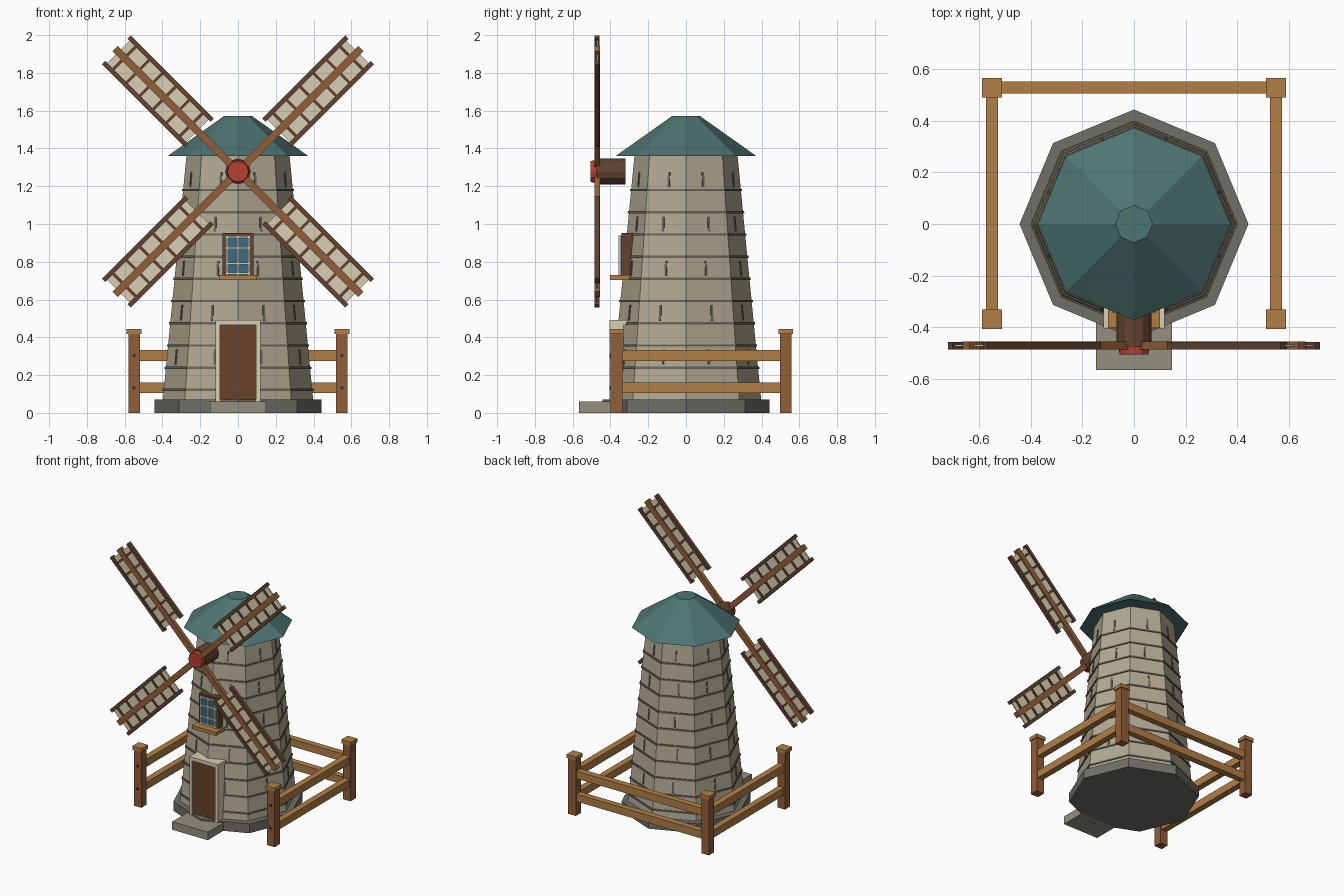
import bpy, bmesh, math
from mathutils import Matrix, Vector

if "Cube" in bpy.data.objects:
    bpy.data.objects.remove(bpy.data.objects["Cube"])


def mat(name, r, g, b):
    m = bpy.data.materials.new(name)
    m.diffuse_color = (*[(c / 255) ** 2.2 for c in (r, g, b)], 1)
    m.use_nodes = True
    m.node_tree.nodes["Principled BSDF"].inputs["Base Color"].default_value = m.diffuse_color
    return m


STONE = mat("stone", 176, 168, 146)
MORTAR = mat("mortar", 108, 102, 88)
PLINTH = mat("plinth_stone", 112, 110, 103)
STEP = mat("step_stone", 146, 143, 126)
ROOF = mat("roof_teal", 78, 116, 114)
DARK = mat("dark_wood", 98, 68, 50)
WOOD = mat("wood", 145, 95, 60)
LIGHT = mat("light_wood", 176, 126, 72)
CREAM = mat("cream", 216, 206, 178)
GLASS = mat("glass", 62, 104, 128)
RED = mat("red", 186, 66, 52)
IRON = mat("iron", 60, 58, 56)
DOOR = mat("door_wood", 104, 68, 48)


def finish(bm, name, material):
    me = bpy.data.meshes.new(name)
    bm.to_mesh(me)
    bm.free()
    me.materials.append(material)
    ob = bpy.data.objects.new(name, me)
    bpy.context.collection.objects.link(ob)
    return ob


def add_box(bm, x, y, z, m=Matrix()):
    """Box from (min, max) pairs, transformed by m."""
    c = Vector([(a + b) / 2 for a, b in (x, y, z)])
    s = [b - a for a, b in (x, y, z)]
    bmesh.ops.create_cube(bm, size=1, matrix=m @ Matrix.Translation(c) @ Matrix.Diagonal((*s, 1)))


def boxes(name, material, *items):
    bm = bmesh.new()
    for it in items:
        add_box(bm, *it)
    return finish(bm, name, material)


def add_cone(bm, r1, r2, z0, z1, n=8, m=Matrix()):
    bmesh.ops.create_cone(bm, cap_ends=True, segments=n, radius1=r1, radius2=r2, depth=z1 - z0,
                          matrix=m @ Matrix.Translation((0, 0, (z0 + z1) / 2)))


def cone(name, material, *args, **kw):
    bm = bmesh.new()
    add_cone(bm, *args, **kw)
    return finish(bm, name, material)


# Tower body
Z0, Z1, R0, R1 = 0.07, 1.36, 0.398, 0.273


def radius(z):
    return R0 + (R1 - R0) * (z - Z0) / (Z1 - Z0)


cone("plinth", PLINTH, 0.443, 0.443, 0, Z0)
cone("tower", STONE, R0, R1, Z0, Z1)
cone("roof", ROOF, 0.372, 0.072, 1.36, 1.573)

# Mortar bands around the tower
bm = bmesh.new()
for i in range(10):
    z = 0.122 + 0.1175 * i
    add_cone(bm, radius(z) + 0.007, radius(z) + 0.006, z - 0.006, z + 0.006)
finish(bm, "mortar_bands", MORTAR)

# Upright joints on every other course, one per face
bm = bmesh.new()
tilt = math.atan((R0 - R1) * math.cos(math.pi / 8) / (Z1 - Z0))
for row in range(5):
    z = 0.295 + 0.235 * row
    for k in range(8):
        shift = 0.012 if (row + k) % 2 else -0.012
        m = (Matrix.Rotation(math.pi / 8 + k * math.pi / 4, 4, 'Z')
             @ Matrix.Translation((radius(z) * math.cos(math.pi / 8), shift, z))
             @ Matrix.Rotation(-tilt, 4, 'Y'))
        add_box(bm, (-0.01, 0.005), (-0.006, 0.006), (-0.04, 0.04), m)
finish(bm, "upright_joints", MORTAR)

# Door and step
boxes("door_step", STEP, ((-0.147, 0.147), (-0.566, -0.38), (0, 0.06)))
boxes("door_leaves", DOOR, ((-0.096, -0.001), (-0.396, -0.33), (0.06, 0.468)),
      ((0.001, 0.096), (-0.396, -0.33), (0.06, 0.468)))
boxes("door_frame", CREAM, ((-0.118, -0.095), (-0.405, -0.33), (0.06, 0.468)),
      ((0.095, 0.118), (-0.405, -0.33), (0.06, 0.468)),
      ((-0.118, 0.118), (-0.405, -0.30), (0.466, 0.493)))

# Window
boxes("window_frame", DARK, ((-0.083, -0.066), (-0.342, -0.28), (0.725, 0.953)),
      ((0.066, 0.083), (-0.342, -0.28), (0.725, 0.953)),
      ((-0.083, 0.083), (-0.342, -0.28), (0.938, 0.953)))
boxes("window_glass", GLASS, ((-0.067, 0.067), (-0.346, -0.29), (0.725, 0.939)))
bars = [((x - 0.005, x + 0.005), (-0.357, -0.34), (0.73, 0.938)) for x in (-0.058, 0, 0.058)]
bars += [((-0.067, 0.067), (-0.357, -0.34), (z - 0.005, z + 0.005)) for z in (0.738, 0.79, 0.872, 0.932)]
boxes("window_bars", CREAM, *bars)
boxes("window_sill", LIGHT, ((-0.1, 0.1), (-0.402, -0.29), (0.703, 0.729)))

# Sail shaft and hub
HUB = Matrix.Translation((0, 0, 1.278)) @ Matrix.Rotation(math.pi / 2, 4, 'X')
cone("sail_shaft", DARK, 0.068, 0.068, 0.32, 0.475, n=12, m=HUB)
cone("hub_cap", RED, 0.06, 0.056, 0.47, 0.506, n=12, m=HUB)

# Four sails: spar, side rails, rungs and cloth along local +x
parts = {"spars": WOOD, "sail_rails": DARK, "sail_rungs": DARK, "sail_cloth": CREAM}
bms = {n: bmesh.new() for n in parts}
for k in range(4):
    m = Matrix.Translation((0, -0.47, 1.278)) @ Matrix.Rotation(math.pi / 4 + k * math.pi / 2, 4, 'Y')
    add_box(bms["spars"], (0, 0.92), (-0.015, 0.015), (-0.02, 0.02), m)
    for s in (-1, 1):
        c = s * 0.096
        add_box(bms["sail_rails"], (0.29, 0.91), (-0.015, 0.013), (c - 0.012, c + 0.012), m)
    for i in range(6):
        r = 0.35 + 0.1 * i
        add_box(bms["sail_rungs"], (r - 0.008, r + 0.008), (-0.011, 0.011), (-0.09, 0.09), m)
    add_box(bms["sail_cloth"], (0.305, 0.895), (-0.004, 0.004), (-0.088, 0.088), m)
for n, material in parts.items():
    finish(bms[n], n, material)

# Fence: posts, caps, rails and bolts
XF, YF, YB = 0.55, -0.368, 0.528
corners = [(x, y) for x in (-XF, XF) for y in (YF, YB)]
boxes("fence_posts", WOOD, *[((x - 0.031, x + 0.031), (y - 0.031, y + 0.031), (0, 0.42)) for x, y in corners])
boxes("fence_caps", LIGHT, *[((x - 0.039, x + 0.039), (y - 0.038, y + 0.038), (0.418, 0.445)) for x, y in corners])
rails = []
for z in (0.133, 0.304):
    zz = (z - 0.028, z + 0.028)
    rails += [((x - 0.023, x + 0.023), (YF, YB), zz) for x in (-XF, XF)]
    rails.append(((-XF, XF), (YB - 0.023, YB + 0.023), zz))
boxes("fence_rails", LIGHT, *rails)
bm = bmesh.new()
for x in (-XF, XF):
    for z in (0.133, 0.304):
        add_cone(bm, 0.01, 0.01, 0.39, 0.406, n=8,
                 m=Matrix.Translation((x, 0, z)) @ Matrix.Rotation(math.pi / 2, 4, 'X'))
finish(bm, "fence_bolts", IRON)
